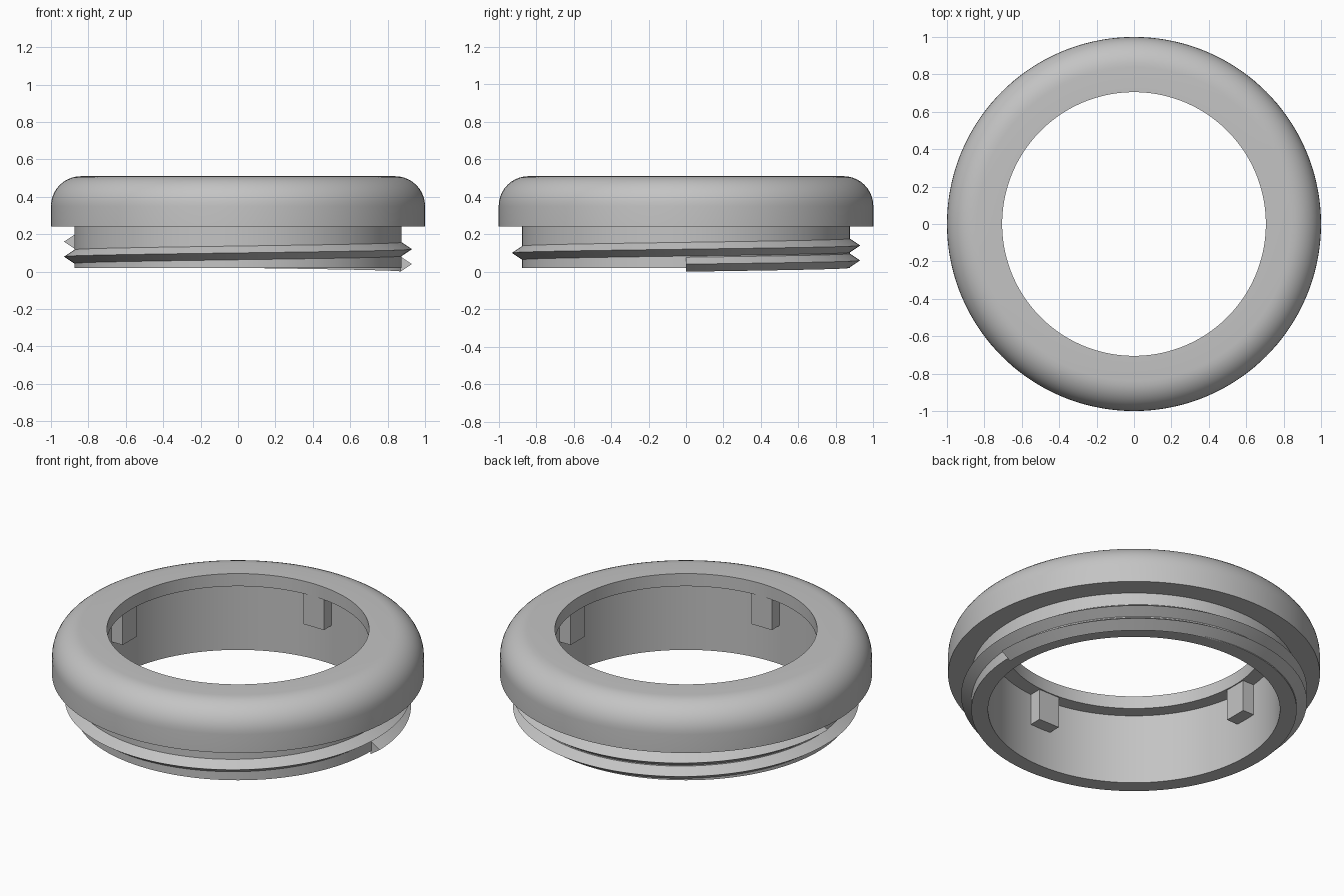
import bpy, bmesh, math
from mathutils import Matrix, Vector

cube = bpy.data.objects.get("Cube")
if cube:
    bpy.data.objects.remove(cube, do_unlink=True)

grey = bpy.data.materials.new("plain grey")
grey.use_nodes = True
grey.diffuse_color = (0.55, 0.55, 0.55, 1)
grey.node_tree.nodes["Principled BSDF"].inputs["Base Color"].default_value = grey.diffuse_color


def finish(bm, name):
    """Turn a bmesh into a shaded object with outward normals."""
    bmesh.ops.recalc_face_normals(bm, faces=bm.faces)
    mesh = bpy.data.meshes.new(name)
    bm.to_mesh(mesh)
    bm.free()
    mesh.materials.append(grey)
    obj = bpy.data.objects.new(name, mesh)
    bpy.context.collection.objects.link(obj)
    bpy.ops.object.select_all(action="DESELECT")
    obj.select_set(True)
    bpy.context.view_layer.objects.active = obj
    bpy.ops.object.shade_smooth_by_angle(angle=math.radians(30))
    return obj


def sweep(name, profile, steps, turns=1.0, pitch=0.0):
    """Sweep a closed (radius, height) profile round z, as a ring or a helix."""
    bm = bmesh.new()
    closed = pitch == 0
    rings = []
    for i in range(steps if closed else steps + 1):
        a = math.tau * turns * i / steps
        rise = pitch * turns * i / steps
        rings.append([bm.verts.new((r * math.cos(a), r * math.sin(a), z + rise))
                      for r, z in profile])
    n = len(profile)
    for i in range(steps):
        lower, upper = rings[i], rings[(i + 1) % len(rings)]
        for j in range(n):
            k = (j + 1) % n
            bm.faces.new((lower[j], upper[j], upper[k], lower[k]))
    if not closed:
        bm.faces.new(rings[0])
        bm.faces.new(rings[-1])
    return finish(bm, name)


# Ring body: neck, overhanging flange with rounded shoulder, inner lip and bore
TOP, ROUND = 0.51, 0.16
shoulder = [(1 - ROUND + ROUND * math.cos(t), TOP - ROUND + ROUND * math.sin(t))
            for t in (math.pi / 2 * i / 10 for i in range(11))]
body = [(0.785, 0.02), (0.875, 0.02), (0.875, 0.24), (1, 0.24)]
body += shoulder + [(0.705, TOP), (0.705, 0.435), (0.785, 0.435)]
sweep("ring_body", body, 144)

# Screw thread: one and a half rising turns of a triangular ridge
sweep("screw_thread", [(0.87, 0.0), (0.93, 0.04), (0.87, 0.08)], 216, 1.5, 0.08)

# Four locking lugs inside the bore, under the lip
for i, side in enumerate(("left", "back", "right", "front")):
    bm = bmesh.new()
    bmesh.ops.create_cube(bm, size=1)
    bmesh.ops.scale(bm, vec=Vector((0.09, 0.135, 0.19)), verts=bm.verts)
    bmesh.ops.translate(bm, vec=Vector((0.755, 0, 0.345)), verts=bm.verts)
    bmesh.ops.rotate(bm, matrix=Matrix.Rotation(i * math.pi / 2, 3, "Z"), verts=bm.verts)
    finish(bm, side + "_lug")
